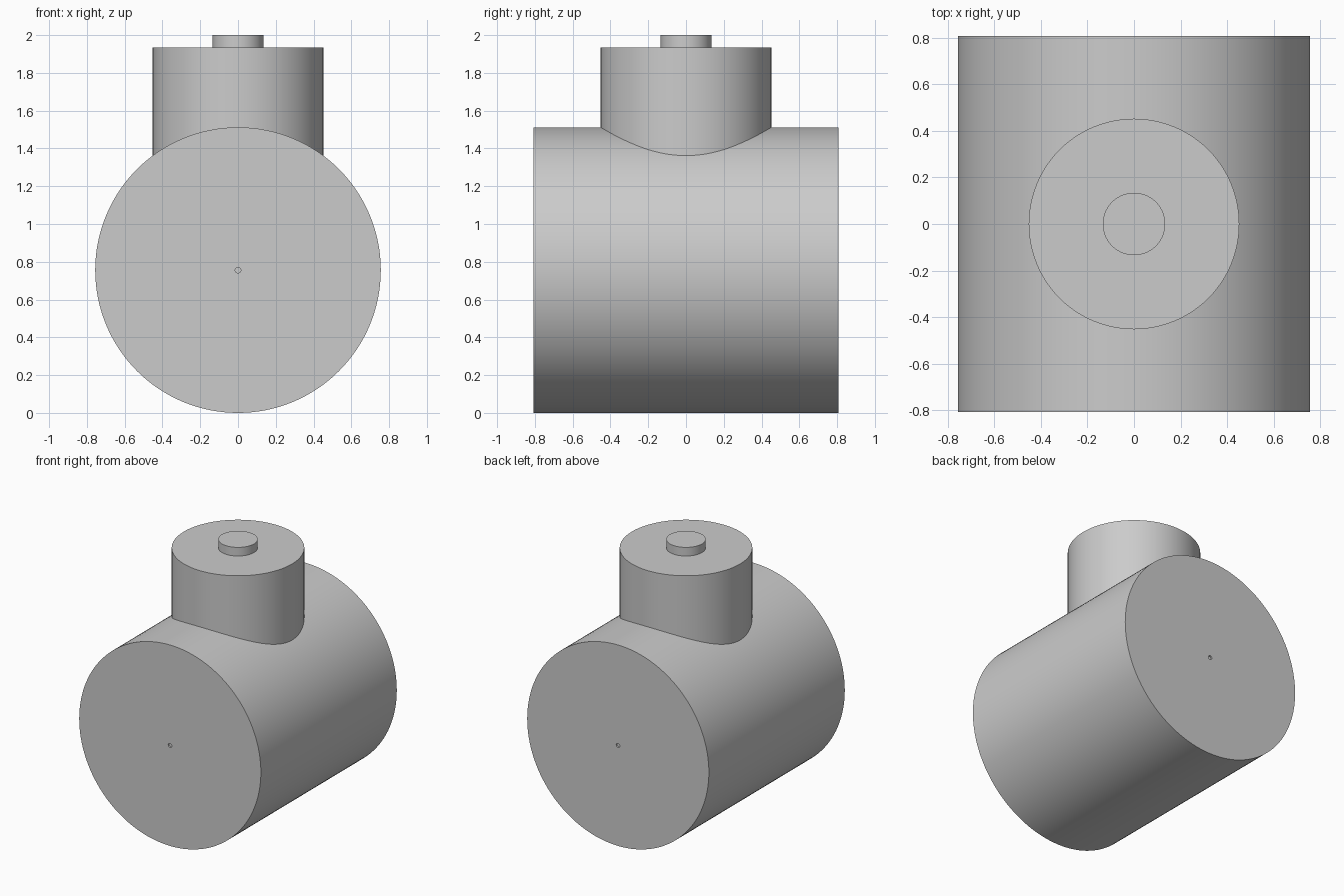
import bpy, bmesh, math
from mathutils import Matrix

if "Cube" in bpy.data.objects:
    bpy.data.objects.remove(bpy.data.objects["Cube"])

SEG = 128

grey = bpy.data.materials.new("plain grey")
grey.diffuse_color = (0.6, 0.6, 0.6, 1)
grey.use_nodes = True
grey.node_tree.nodes["Principled BSDF"].inputs["Base Color"].default_value = grey.diffuse_color


def lathe(name, profile, matrix=Matrix()):
    """Revolve (radius, height) points about z, close both ends, then place."""
    bm = bmesh.new()
    rings = []
    for r, h in profile:
        rings.append([bm.verts.new((r * math.cos(2 * math.pi * i / SEG),
                                    r * math.sin(2 * math.pi * i / SEG), h))
                      for i in range(SEG)])
    for a, b in zip(rings, rings[1:]):
        for i in range(SEG):
            j = (i + 1) % SEG
            bm.faces.new((a[i], a[j], b[j], b[i]))
    bm.faces.new(rings[0][::-1])
    bm.faces.new(rings[-1])
    bm.transform(matrix)
    bmesh.ops.recalc_face_normals(bm, faces=bm.faces)
    me = bpy.data.meshes.new(name)
    bm.to_mesh(me)
    bm.free()
    me.materials.append(grey)
    ob = bpy.data.objects.new(name, me)
    bpy.context.collection.objects.link(ob)
    bpy.context.view_layer.objects.active = ob
    ob.select_set(True)
    bpy.ops.object.shade_smooth_by_angle(angle=math.radians(30))
    ob.select_set(False)
    return ob


# Horizontal drum along y, with a tiny centre dimple in each end
R, L, PIT = 0.756, 0.808, 0.015
lathe("drum",
      [(PIT, -L + 0.01), (PIT, -L), (R, -L), (R, L), (PIT, L), (PIT, L - 0.01)],
      Matrix.Translation((0, 0, R)) @ Matrix.Rotation(math.pi / 2, 4, 'X'))

# Upright neck with a small stepped stub on top, rooted inside the drum
lathe("neck", [(0.452, 1.3), (0.452, 1.935), (0.134, 1.935), (0.134, 2.0)])
